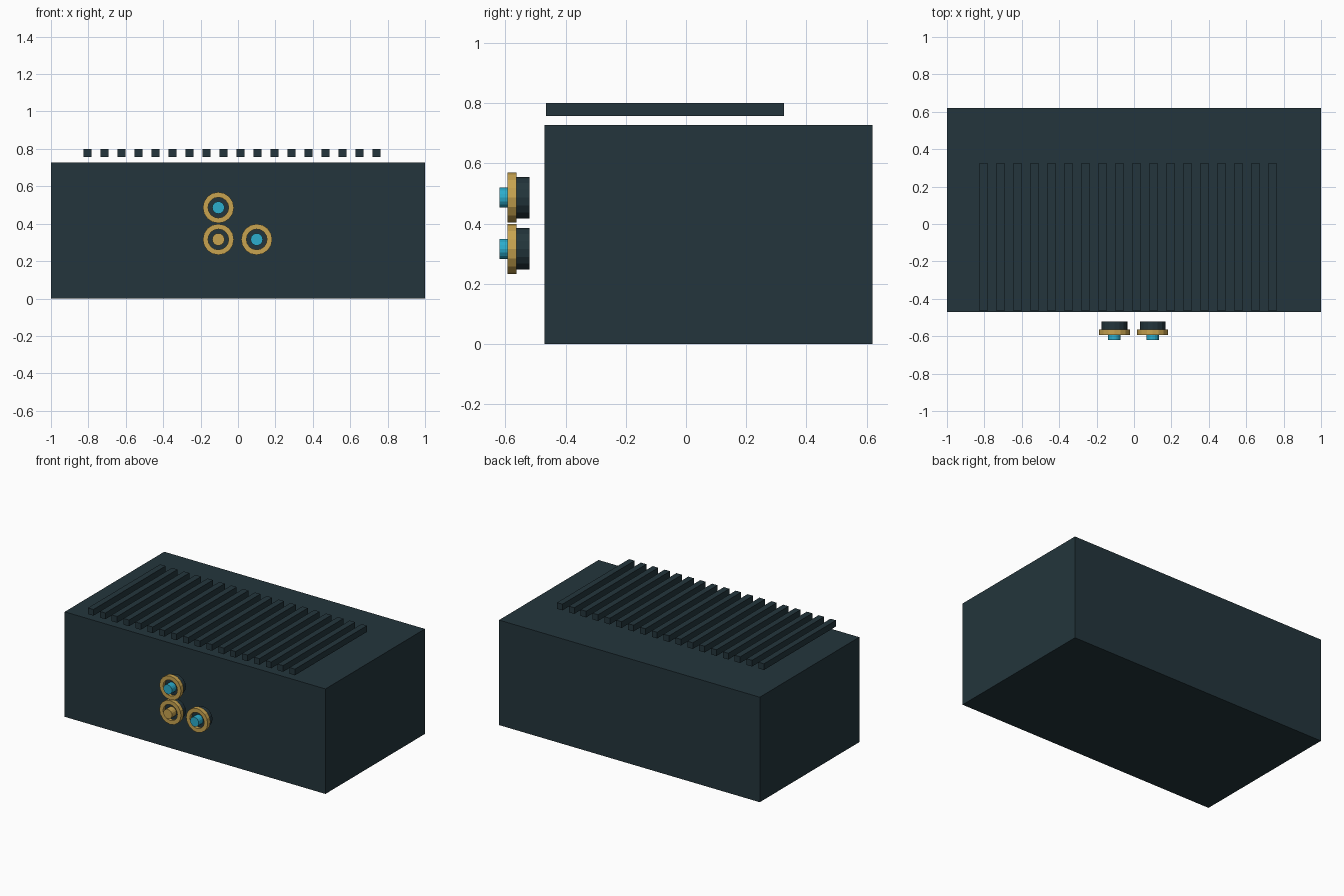
import bpy, bmesh
from math import radians
from mathutils import Matrix

cube = bpy.data.objects.get("Cube")
if cube:
    bpy.data.objects.remove(cube, do_unlink=True)


def material(name, color):
    mat = bpy.data.materials.new(name)
    mat.use_nodes = True
    mat.diffuse_color = (*color, 1)
    mat.node_tree.nodes["Principled BSDF"].inputs["Base Color"].default_value = (*color, 1)
    return mat


slate = material("dark slate", (0.017, 0.036, 0.045))
gold = material("gold", (0.58, 0.37, 0.08))
cyan = material("cyan", (0.025, 0.42, 0.61))


def finish(name, bm, mat):
    bmesh.ops.recalc_face_normals(bm, faces=bm.faces)
    mesh = bpy.data.meshes.new(name)
    bm.to_mesh(mesh)
    bm.free()
    mesh.materials.append(mat)
    obj = bpy.data.objects.new(name, mesh)
    bpy.context.collection.objects.link(obj)
    return obj


def box(name, low, high, mat):
    bm = bmesh.new()
    bmesh.ops.create_cube(bm, size=1)
    for v in bm.verts:
        v.co = [h if c > 0 else l for c, l, h in zip(v.co, low, high)]
    return finish(name, bm, mat)


def lathe(name, profile, x, z, mat, steps=16):
    """Spin a (radius, y) profile about a front-facing axis."""
    bm = bmesh.new()
    verts = [bm.verts.new((r, y, 0)) for r, y in profile]
    edges = [bm.edges.new(pair) for pair in zip(verts, verts[1:])]
    bmesh.ops.spin(bm, geom=verts + edges, cent=(0, 0, 0), axis=(0, 1, 0),
                   angle=radians(360), steps=steps)
    bmesh.ops.remove_doubles(bm, verts=bm.verts, dist=0.0001)
    bmesh.ops.transform(bm, matrix=Matrix.Translation((x, 0, z)), verts=bm.verts)
    return finish(name, bm, mat)


def disc(name, radius, back, front, x, z, mat):
    return lathe(name, [(0, back), (radius, back), (radius, front), (0, front)], x, z, mat)


# Main housing
box("housing", (-1, -0.47, 0), (1, 0.62, 0.728), slate)

# Row of cooling fins floating over the lid
for i in range(18):
    x = -0.804 + i * 0.0909
    box(f"cooling_fin_{i + 1}", (x - 0.021, -0.465, 0.757), (x + 0.021, 0.325, 0.8), slate)

# Front dials: dark base, gold rim and coloured button
dials = [("upper", -0.105, 0.486, cyan), ("lower", -0.105, 0.316, gold), ("side", 0.1, 0.316, cyan)]
for name, x, z, button in dials:
    disc(f"{name}_dial_base", 0.069, -0.52, -0.572, x, z, slate)
    rim = [(0.055, -0.563), (0.083, -0.563), (0.083, -0.593), (0.055, -0.593), (0.055, -0.563)]
    lathe(f"{name}_dial_rim", rim, x, z, gold)
    disc(f"{name}_dial_button", 0.033, -0.57, -0.62, x, z, button)
